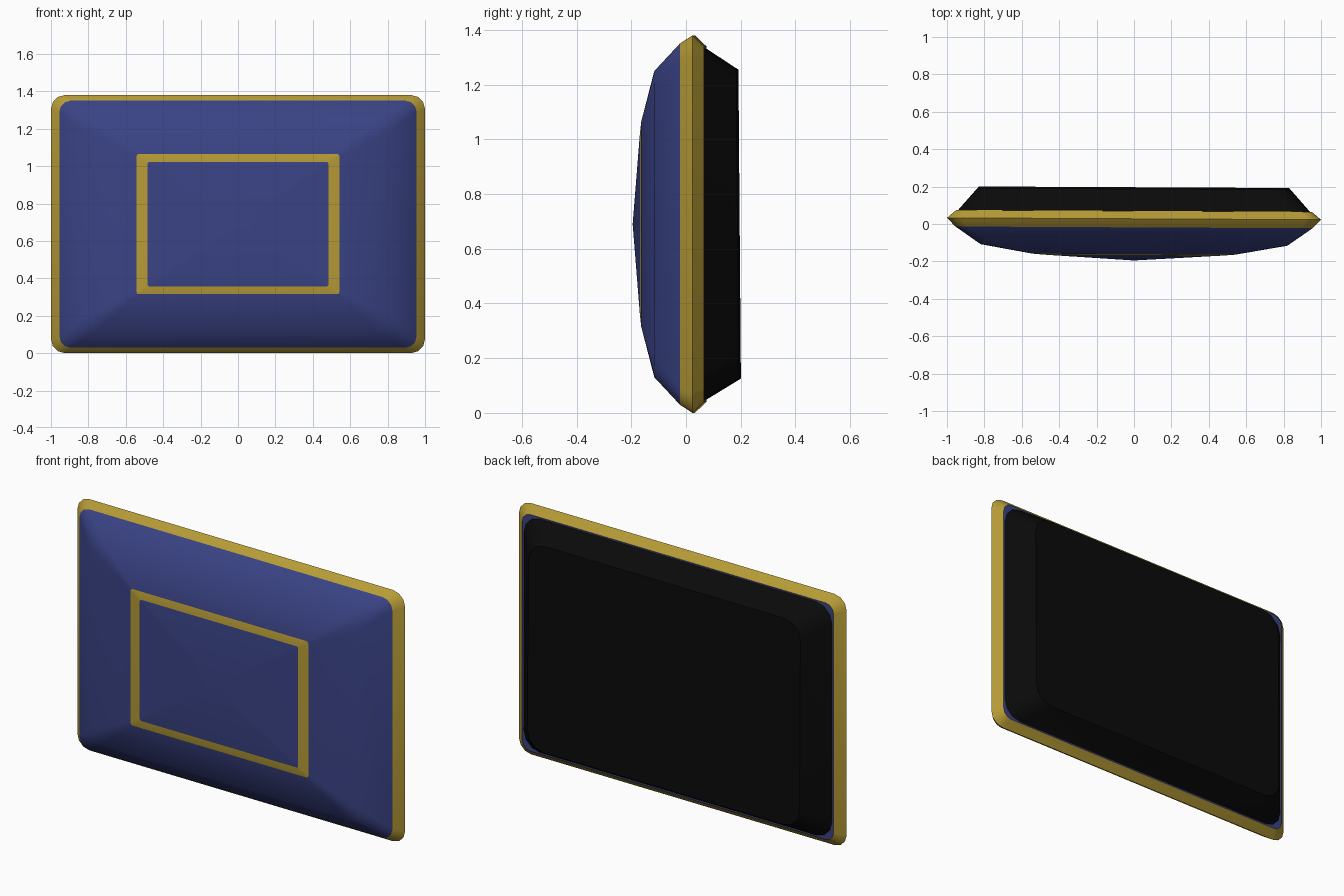
import bpy, bmesh, math

if "Cube" in bpy.data.objects:
    bpy.data.objects.remove(bpy.data.objects["Cube"])

CZ = 0.69  # height of the centre


def material(name, rgb):
    m = bpy.data.materials.new(name)
    m.diffuse_color = (*rgb, 1)
    m.use_nodes = True
    m.node_tree.nodes["Principled BSDF"].inputs["Base Color"].default_value = m.diffuse_color
    return m


blue = material("navy blue", (0.042, 0.056, 0.235))
gold = material("gold", (0.47, 0.33, 0.037))
black = material("black", (0.003, 0.003, 0.003))


def ring(bm, hx, hz, y, r, seg=3):
    """Rounded rectangle in the xz plane, with the model's slight lean."""
    verts = []
    for q, (sx, sz) in enumerate([(1, 1), (-1, 1), (-1, -1), (1, -1)]):
        for i in range(seg + 1):
            a = math.radians(90 * (q + i / seg))
            x = sx * (hx - r) + r * math.cos(a)
            z = sz * (hz - r) + r * math.sin(a)
            verts.append(bm.verts.new((x, y - 0.005 * x, CZ + z)))
    return verts


def loft(name, rows, mats, apex=None, cap_first=False, cap_mat=0):
    """Rows are (half width, half height, y, corner radius, material of the next band)."""
    bm = bmesh.new()
    rings = [ring(bm, *r[:4]) for r in rows]
    n = len(rings[0])
    for k in range(len(rings) - 1):
        for i in range(n):
            j = (i + 1) % n
            f = bm.faces.new((rings[k][i], rings[k][j], rings[k + 1][j], rings[k + 1][i]))
            f.material_index = rows[k][4]
    if apex is not None:
        tip = bm.verts.new((0, apex, CZ))
        for i in range(n):
            bm.faces.new((rings[-1][i], rings[-1][(i + 1) % n], tip)).material_index = rows[-1][4]
    else:
        bm.faces.new(rings[-1]).material_index = rows[-1][4]
    if cap_first:
        bm.faces.new(rings[0]).material_index = cap_mat
    bmesh.ops.recalc_face_normals(bm, faces=bm.faces)
    me = bpy.data.meshes.new(name)
    bm.to_mesh(me)
    bm.free()
    for m in mats:
        me.materials.append(m)
    ob = bpy.data.objects.new(name, me)
    bpy.context.collection.objects.link(ob)
    bpy.ops.object.select_all(action='DESELECT')
    ob.select_set(True)
    bpy.context.view_layer.objects.active = ob
    bpy.ops.object.shade_smooth_by_angle(angle=math.radians(30))
    return ob


# Domed front panel with gold rim and inlaid gold frame, back to front
B, G = 0, 1
loft("padded_panel", [
    (0.95, 0.65, 0.07, 0.05, G),
    (1.00, 0.69, 0.028, 0.075, G),
    (0.955, 0.66, -0.018, 0.06, B),
    (0.82, 0.56, -0.112, 0.07, B),
    (0.543, 0.375, -0.161, 0.015, G),
    (0.483, 0.333, -0.166, 0.01, B),
], [blue, gold], apex=-0.195, cap_first=True, cap_mat=B)

# Black tapered backing
backing = loft("backing", [
    (0.945, 0.645, 0.065, 0.10, 0),
    (0.83, 0.565, 0.192, 0.10, 0),
], [black], cap_first=True)
for v in backing.data.vertices:
    if v.co.y > 0.15:
        v.co.y -= 0.008 * (v.co.z - CZ)
